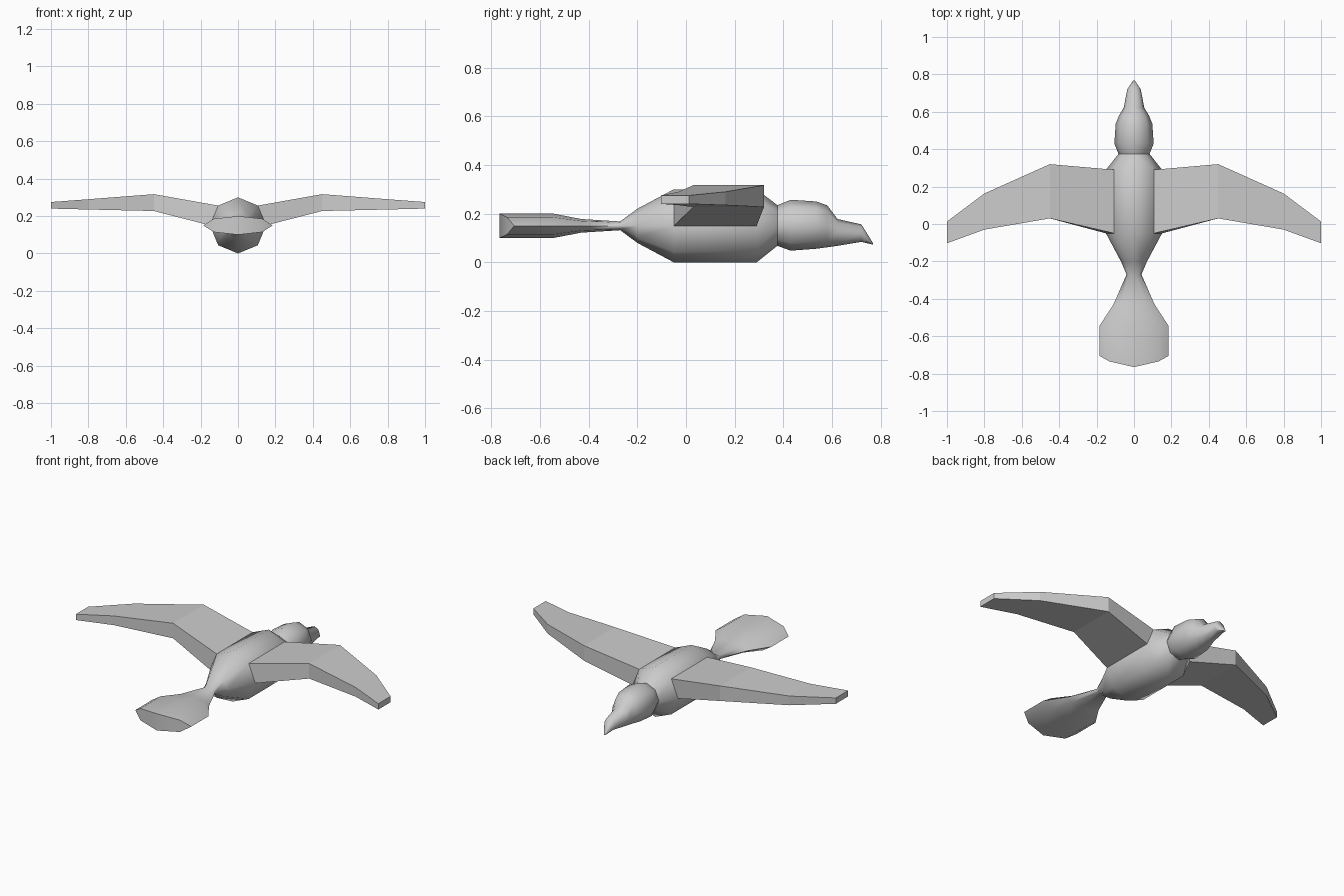
import bpy, bmesh
from math import sin, cos, radians

if "Cube" in bpy.data.objects:
    bpy.data.objects.remove(bpy.data.objects["Cube"])


def finish(name, bm, angle=None):
    """Turn a bmesh into a named object, optionally smoothed below an angle."""
    bmesh.ops.recalc_face_normals(bm, faces=bm.faces)
    mesh = bpy.data.meshes.new(name)
    bm.to_mesh(mesh)
    bm.free()
    obj = bpy.data.objects.new(name, mesh)
    bpy.context.collection.objects.link(obj)
    if angle:
        bpy.ops.object.select_all(action='DESELECT')
        obj.select_set(True)
        bpy.context.view_layer.objects.active = obj
        bpy.ops.object.shade_smooth_by_angle(angle=radians(angle))
    return obj


def bridge(bm, rings):
    for a, b in zip(rings, rings[1:]):
        n = len(a)
        for k in range(n):
            bm.faces.new((a[k], a[(k + 1) % n], b[(k + 1) % n], b[k]))


# Body from tail to beak: y, half width, bottom z, top z, rounding of the end
sections = [
    (-0.705, 0.185, 0.10, 0.20, 0.06),    # tail end
    (-0.545, 0.185, 0.10, 0.20, 0),
    (-0.43, 0.11, 0.122, 0.178, 0),
    (-0.27, 0.04, 0.132, 0.168, 0),       # waist
    (-0.20, 0.07, 0.08, 0.22, 0),
    (-0.05, 0.15, 0.00, 0.30, 0),         # torso
    (0.29, 0.15, 0.00, 0.30, 0),
    (0.375, 0.083, 0.068, 0.235, 0),      # neck
    (0.43, 0.105, 0.048, 0.257, 0),       # head
    (0.535, 0.098, 0.056, 0.25, 0),
    (0.58, 0.08, 0.062, 0.234, 0),
    (0.622, 0.055, 0.068, 0.178, 0),      # beak
    (0.72, 0.036, 0.084, 0.156, 0),
    (0.768, 0.004, 0.073, 0.079, 0),
]
bm = bmesh.new()
rings = []
for y, half, lo, hi, bow in sections:
    ring = []
    for k in range(8):
        c, s = cos(radians(45 * k)), sin(radians(45 * k))
        ring.append(bm.verts.new((half * c, y - bow * s * s,
                                  (lo + hi) / 2 + (hi - lo) / 2 * s)))
    rings.append(ring)
bridge(bm, rings)
for r in (rings[0], rings[-1]):
    for ids in ((2, 1, 7, 6), (1, 0, 7), (2, 3, 5, 6), (3, 4, 5)):
        bm.faces.new([r[i] for i in ids])
finish("body", bm, 50)

# Wings: bottom x, top x, rear y, front y, bottom z, top z
stations = [
    (0.15, 0.106, -0.05, 0.29, 0.15, 0.256),
    (0.45, 0.45, 0.03, 0.32, 0.227, 0.317),
    (0.80, 0.80, -0.03, 0.163, 0.235, 0.29),
    (1.00, 1.00, -0.103, 0.013, 0.24, 0.275),
]
for side, name in ((1, "right_wing"), (-1, "left_wing")):
    bm = bmesh.new()
    rings = [[bm.verts.new((side * x, y, z)) for x, y, z in
              ((xb, y0, z0), (xb, y1, z0), (xt, y1, z1), (xt, y0, z1))]
             for xb, xt, y0, y1, z0, z1 in stations]
    bridge(bm, rings)
    bm.faces.new(rings[0])
    bm.faces.new(rings[-1])
    finish(name, bm)
